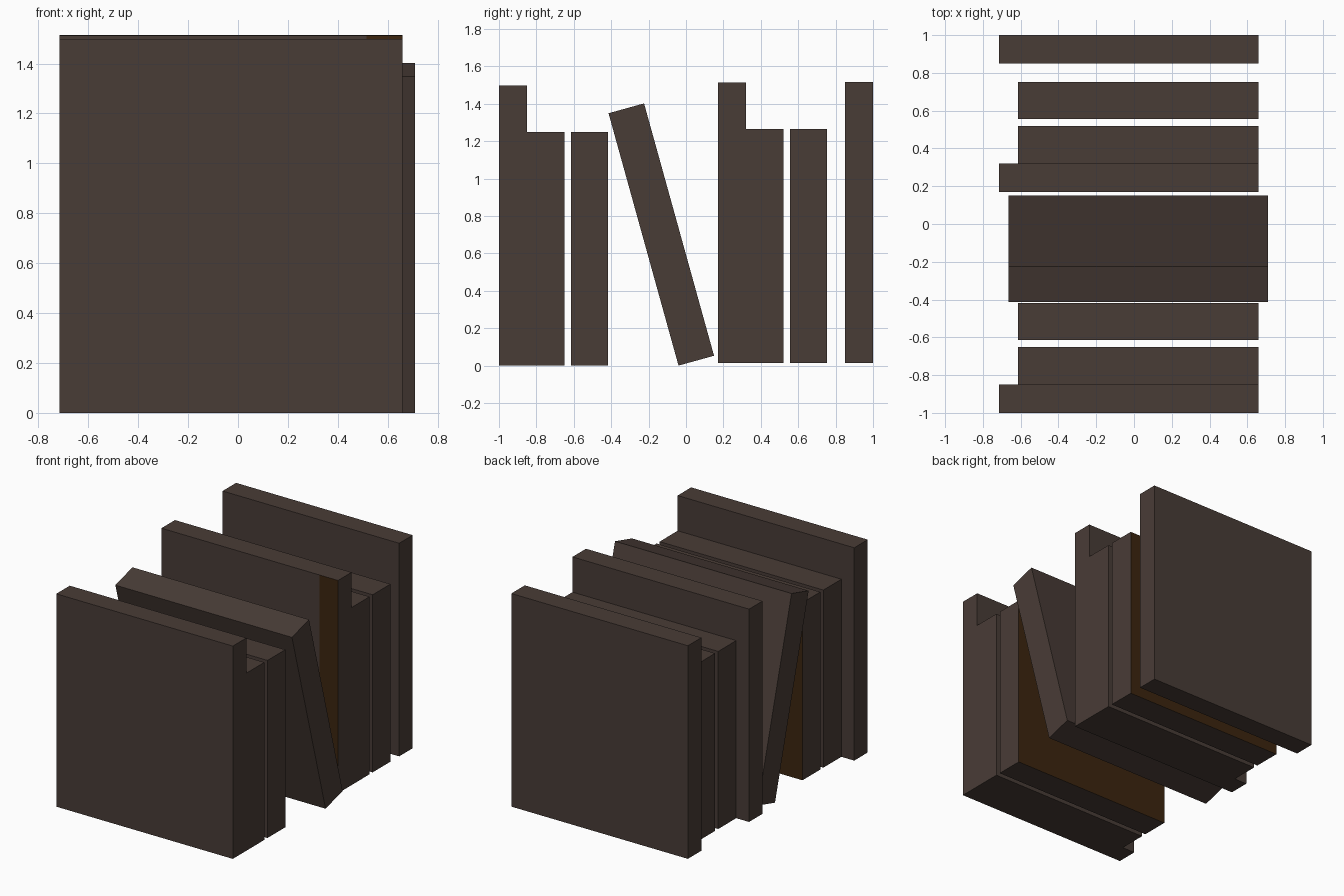
import bpy, bmesh, math
from mathutils import Matrix, Vector

cube = bpy.data.objects.get("Cube")
if cube:
    bpy.data.objects.remove(cube, do_unlink=True)


def material(name, colour):
    mat = bpy.data.materials.new(name)
    mat.use_nodes = True
    mat.diffuse_color = (*colour, 1)
    mat.node_tree.nodes["Principled BSDF"].inputs["Base Color"].default_value = (*colour, 1)
    return mat


DARK = material("dark_taupe", (0.066, 0.045, 0.037))
BROWN = material("deep_brown", (0.045, 0.0185, 0.0048))


def block(name, x, y, z, brown=None, cut_x=None, tilt=0, pivot=(0, 0, 0)):
    """Box from (min, max) ranges; brown(face) picks the brown faces."""
    bm = bmesh.new()
    bmesh.ops.create_cube(bm, size=1)
    for v in bm.verts:
        for i, (lo, hi) in enumerate((x, y, z)):
            v.co[i] = hi if v.co[i] > 0 else lo
    if cut_x is not None:
        bmesh.ops.bisect_plane(bm, geom=bm.verts[:] + bm.edges[:] + bm.faces[:],
                               plane_co=(cut_x, 0, 0), plane_no=(1, 0, 0))
    if tilt:
        bmesh.ops.rotate(bm, verts=bm.verts, cent=pivot,
                         matrix=Matrix.Rotation(math.radians(tilt), 3, 'X'))
    bm.normal_update()
    for f in bm.faces:
        f.material_index = int(bool(brown and brown(f)))
    mesh = bpy.data.meshes.new(name)
    bm.to_mesh(mesh)
    bm.free()
    mesh.materials.append(DARK)
    mesh.materials.append(BROWN)
    obj = bpy.data.objects.new(name, mesh)
    bpy.context.collection.objects.link(obj)
    return obj


def back(f):
    return f.normal.y > 0.9


def front_strip(f):
    return f.normal.y < -0.9 and f.calc_center_median().x > 0.515


TALL_X, SHORT_X = (-0.715, 0.66), (-0.615, 0.66)

# Two matching groups: a tall slab, then two shorter ones behind it
for label, y, z, paint, cut in (("front", -1.0, 0.0, None, None),
                                ("middle", 0.17, 0.015, front_strip, 0.515)):
    block(label + "_tall_slab", TALL_X, (y, y + 0.15), (z, z + 1.498), paint, cut)
    block(label + "_short_slab", SHORT_X, (y + 0.15, y + 0.35), (z, z + 1.25))
    block(label + "_rear_short_slab", SHORT_X, (y + 0.385, y + 0.583), (z, z + 1.25), back)

# Slab leaning towards the front
block("leaning_slab", (-0.665, 0.71), (-0.04, 0.157), (0, 1.4),
      tilt=15.5, pivot=Vector((0, -0.04, 0)))

# Separate slab at the back
block("back_tall_slab", TALL_X, (0.85, 1.0), (0.015, 1.515))
